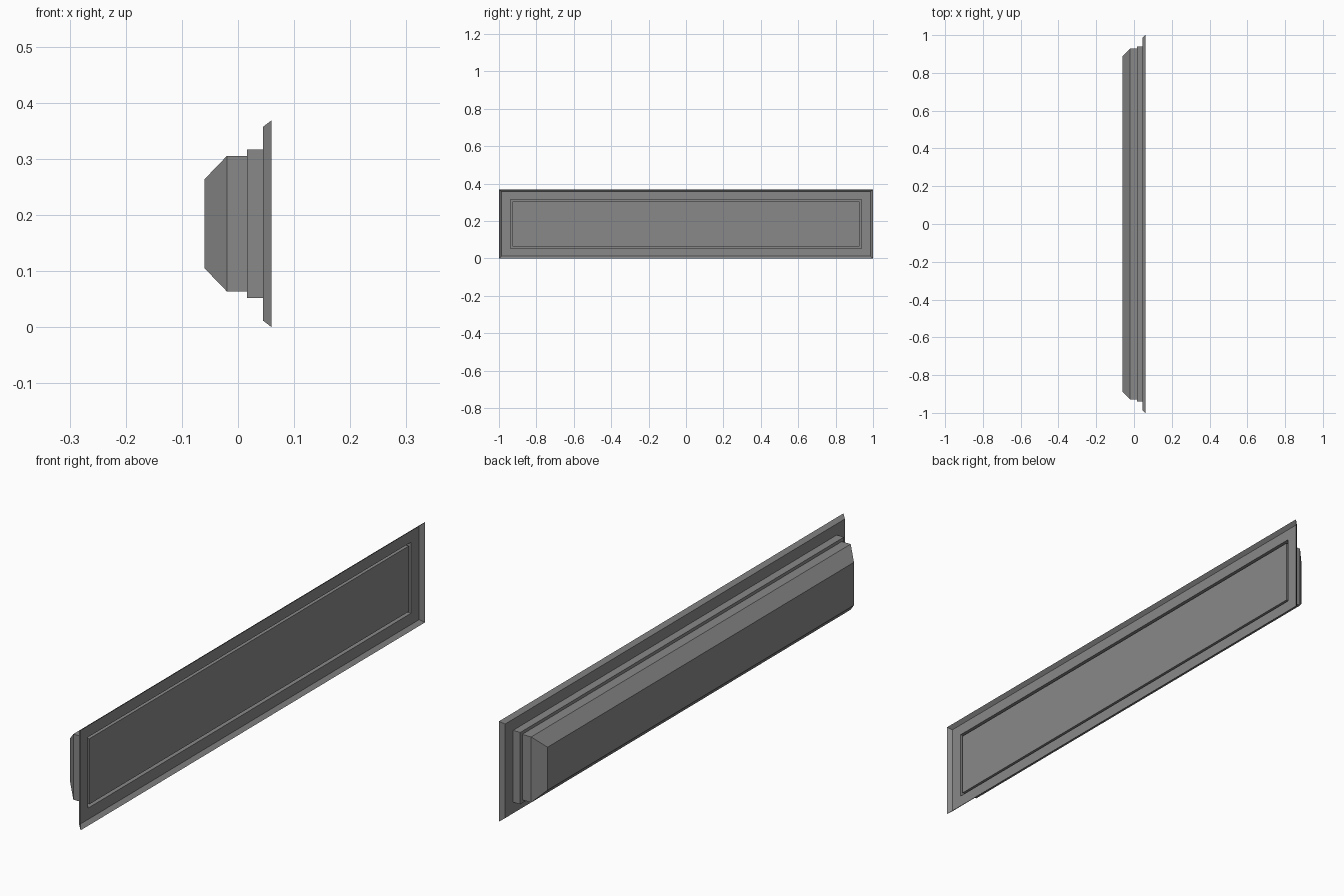
import bpy, bmesh

if "Cube" in bpy.data.objects:
    bpy.data.objects.remove(bpy.data.objects["Cube"])

ZC = 0.1845  # mid height

grey = bpy.data.materials.new("mid_grey")
grey.diffuse_color = (0.25, 0.25, 0.25, 1)
grey.use_nodes = True
grey.node_tree.nodes["Principled BSDF"].inputs["Base Color"].default_value = grey.diffuse_color


def loft(name, rings):
    """Closed solid through rectangular rings (x, half width y, half height z)."""
    bm = bmesh.new()
    loops = []
    for x, hy, hz in rings:
        loops.append([bm.verts.new((x, sy * hy, ZC + sz * hz))
                      for sy, sz in ((-1, -1), (1, -1), (1, 1), (-1, 1))])
    for a, b in zip(loops, loops[1:]):
        for i in range(4):
            j = (i + 1) % 4
            bm.faces.new((a[i], a[j], b[j], b[i]))
    bm.faces.new(loops[0])
    bm.faces.new(loops[-1])
    bmesh.ops.recalc_face_normals(bm, faces=bm.faces)
    me = bpy.data.meshes.new(name)
    bm.to_mesh(me)
    bm.free()
    me.materials.append(grey)
    ob = bpy.data.objects.new(name, me)
    bpy.context.collection.objects.link(ob)
    return ob


# Panel: front face, groove around it, flared rim, stepped and chamfered back
loft("recessed_panel", [
    (0.045, 0.928, 0.1205),    # inner panel edge
    (0.018, 0.928, 0.1205),    # groove floor
    (0.018, 0.9385, 0.1305),
    (0.0465, 0.9385, 0.1305),  # flat border
    (0.0465, 0.986, 0.172),
    (0.060, 1.000, 0.1845),    # flared rim
    (0.045, 0.987, 0.173),     # back of flange
    (0.045, 0.940, 0.132),     # first step
    (0.016, 0.940, 0.132),
    (0.016, 0.928, 0.1205),    # second step
    (-0.020, 0.928, 0.1205),
    (-0.060, 0.890, 0.079),    # chamfered back
])
